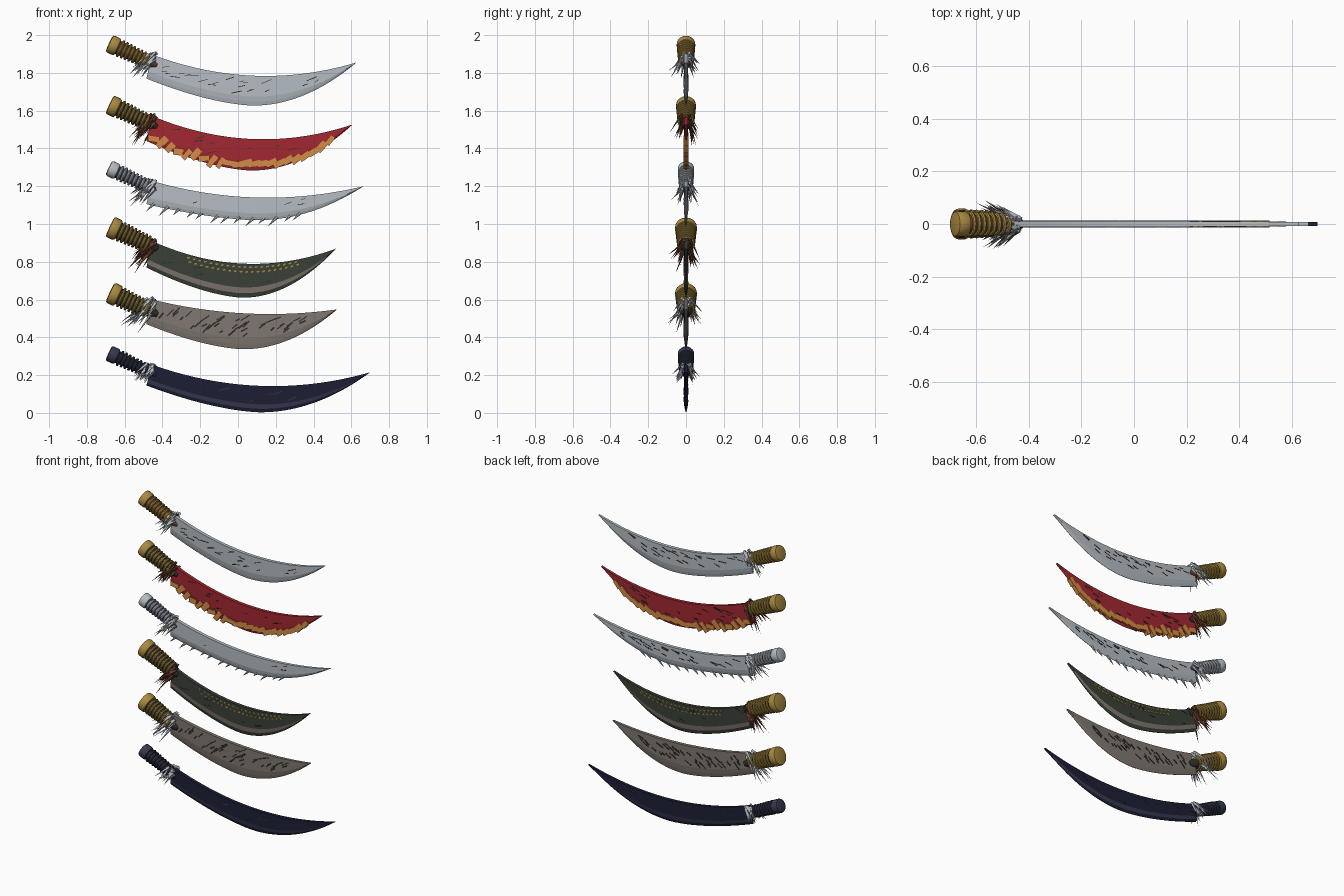
import bpy, bmesh, math, random
from mathutils import Vector, Matrix

if "Cube" in bpy.data.objects:
    bpy.data.objects.remove(bpy.data.objects["Cube"])

random.seed(7)


def material(name, r, g, b):
    m = bpy.data.materials.new(name)
    m.diffuse_color = (*[(c / 255) ** 2.2 for c in (r, g, b)], 1)
    m.use_nodes = True
    m.node_tree.nodes["Principled BSDF"].inputs["Base Color"].default_value = m.diffuse_color
    return m


STEEL = material("pale steel", 180, 188, 194)
RED = material("crimson", 160, 44, 52)
ORANGE = material("amber", 210, 138, 70)
GOLD = material("old gold", 168, 137, 66)
GREEN = material("dark green", 60, 67, 57)
TAUPE = material("taupe", 128, 119, 111)
NAVY = material("dark navy", 34, 36, 56)
SLATE = material("slate", 56, 61, 80)
BROWN = material("brown", 104, 62, 48)
DARK = material("charcoal", 50, 50, 46)


def finish(bm, name, mats, smooth=False):
    bmesh.ops.recalc_face_normals(bm, faces=bm.faces[:])
    me = bpy.data.meshes.new(name)
    bm.to_mesh(me)
    bm.free()
    for m in mats:
        me.materials.append(m)
    ob = bpy.data.objects.new(name, me)
    bpy.context.collection.objects.link(ob)
    if smooth:
        bpy.context.view_layer.objects.active = ob
        ob.select_set(True)
        bpy.ops.object.shade_smooth_by_angle(angle=math.radians(40))
        ob.select_set(False)
    return ob


def add_box(bm, center, size, angle):
    # box turned in the plane of the blade
    mat = (Matrix.Translation(center) @ Matrix.Rotation(-angle, 4, 'Y')
           @ Matrix.Diagonal((*size, 1)))
    bmesh.ops.create_cube(bm, size=1, matrix=mat)


def add_spike(bm, start, direction, length, radius, sides=4):
    d = Vector(direction).normalized()
    mat = (Matrix.Translation(Vector(start) + d * length / 2)
           @ d.to_track_quat('Z', 'Y').to_matrix().to_4x4())
    bmesh.ops.create_cone(bm, cap_ends=True, segments=sides, radius1=radius,
                          radius2=0, depth=length, matrix=mat)


def outline(s, t):
    # spine point and cutting edge point at fraction t along the blade
    tx, tz = s["tip"]
    a, m = s["spine"]
    b, low = s["edge"]
    c = 2 * (a + tz - 2 * m)
    spine = Vector((-0.455 + (tx + 0.455) * t, 0, a + (tz - a - c) * t + c * t * t))
    if t < 0.51:
        z = low + (b - low) * (1 - t / 0.51) ** 1.6
    else:
        z = low + (tz - low) * ((t - 0.51) / 0.49) ** 2
    return spine, Vector((-0.485 + (tx + 0.485) * t, 0, z))


def half(t):
    return 0.011 * (1 - 0.35 * t ** 4)


def on_blade(s, t, f):
    p, q = outline(s, t)
    return p.lerp(q, f)


def slope(s, t, f=1.0):
    d = on_blade(s, min(t + 0.02, 1), f) - on_blade(s, t - 0.02, f)
    return math.atan2(d.z, d.x)


def blade(s):
    bm = bmesh.new()
    # front rows, sharp edge, then back rows up to the spine
    rows = [(0, -1), (0.70, -1), (0.87, -0.6), (1, -0.1),
            (1, 0.1), (0.87, 0.6), (0.70, 1), (0, 1)]
    n, rings = 40, []
    for i in range(n + 1):
        t = i / n * 0.998
        rings.append([bm.verts.new(on_blade(s, t, f) + Vector((0, k * half(t), 0)))
                      for f, k in rows])
    for i in range(n):
        for j in range(8):
            k = (j + 1) % 8
            f = bm.faces.new((rings[i][j], rings[i + 1][j], rings[i + 1][k], rings[i][k]))
            # bevel stripe
            f.material_index = 1 if j in (1, 5) and i < n * 0.93 else 0
    bm.faces.new(rings[0])
    bm.faces.new(rings[-1])
    finish(bm, s["name"] + "_blade", [s["blade"], s.get("stripe", s["blade"])])


def handle(s):
    R, top = s["R"], s["top"]
    origin = Vector((-0.70 + 0.42 * R, 0, top - 0.91 * R))
    axis = Vector((math.cos(math.radians(25)), 0, -math.sin(math.radians(25))))
    place = Matrix.Translation(origin) @ axis.to_track_quat('Z', 'Y').to_matrix().to_4x4()
    ring_r, count = 0.0105, 8
    # each turned profile is (radius, distance along the handle)
    cap = [(0, -0.004), (R * 0.7, -0.003), (R * 0.93, 0), (R, 0.008), (R, 0.038),
           (R * 0.93, 0.046), (R * 0.7, 0.05)]
    core = [(R * 0.78, 0.045), (R * 0.62, 0.225), (R * 0.3, 0.275), (0, 0.28)]
    wraps = []
    for i in range(count):
        c = 0.064 + i * 0.0215
        r = R * (0.83 - 0.15 * i / count)
        wraps.append([(r + math.sin(a) * ring_r * 0.75, c - math.cos(a) * ring_r * 0.72)
                      for a in [math.pi * (k / 6 * 1.6 - 0.3) for k in range(7)]])

    def turned(name, profiles, mat):
        bm = bmesh.new()
        n = 20
        for prof in profiles:
            loops = [[bm.verts.new(place @ Vector((r * math.cos(2 * math.pi * k / n),
                                                   r * math.sin(2 * math.pi * k / n), h)))
                      for k in range(n)] for r, h in prof]
            for a, b in zip(loops, loops[1:]):
                for k in range(n):
                    bm.faces.new((a[k], a[(k + 1) % n], b[(k + 1) % n], b[k]))
        bmesh.ops.remove_doubles(bm, verts=bm.verts[:], dist=1e-5)
        finish(bm, s["name"] + name, [mat], True)

    turned("_pommel", [cap], s["grip"])
    turned("_grip_core", [core], s["core"])
    turned("_grip_wraps", wraps, s["grip"])


def tuft(s):
    # ragged tuft hanging back from the guard
    bm = bmesh.new()
    k = s["fur_size"]
    p, q = outline(s, 0)
    for i in range(34):
        side = 1 if i % 2 else -1
        start = p.lerp(q, random.uniform(-0.08, 0.4)) + Vector(
            (random.uniform(-0.03, 0.025), side * random.uniform(0.008, 0.024), 0))
        d = (-random.uniform(0.35, 0.8), side * random.uniform(0.05, 0.5),
             -random.uniform(0.35, 0.85))
        add_spike(bm, start, d, k * random.uniform(0.07, 0.145), random.uniform(0.007, 0.011))
    finish(bm, s["name"] + "_guard_tuft", [s["fur"]])


def scratches(s):
    front, back, width, tilt, mat = s["marks"]
    bm = bmesh.new()
    for side, count in ((-1, front), (1, back)):
        for i in range(count):
            t, f = random.uniform(0.06, 0.82), random.uniform(0.12, 0.62)
            c = on_blade(s, t, f)
            c.y = side * half(t)
            ang = slope(s, t, f) + tilt * (1.1 - t) + random.uniform(-0.15, 0.25)
            add_box(bm, c, (random.uniform(0.02, 0.06), 0.004,
                            width * random.uniform(0.6, 1.2)), ang)
    finish(bm, s["name"] + "_scratches", [mat])


swords = [
    dict(name="plain_sword", top=2.0, R=0.049, tip=(0.627, 1.855), spine=(1.897, 1.785),
         edge=(1.77, 1.627), blade=STEEL, grip=GOLD, core=BROWN, fur=STEEL, fur_size=0.95,
         marks=(22, 30, 0.004, 0.3, DARK)),
    dict(name="flame_sword", top=1.68, R=0.053, tip=(0.607, 1.527), spine=(1.572, 1.45),
         edge=(1.44, 1.283), blade=RED, grip=GOLD, core=DARK, fur=BROWN, fur_size=0.95,
         marks=(8, 22, 0.004, 0.3, DARK)),
    dict(name="thorn_sword", top=1.335, R=0.043, tip=(0.665, 1.2), spine=(1.228, 1.14),
         edge=(1.105, 1.02), blade=STEEL, grip=STEEL, core=SLATE, fur=STEEL, fur_size=0.95,
         marks=(4, 30, 0.004, 0.3, DARK)),
    dict(name="studded_sword", top=1.038, R=0.058, tip=(0.52, 0.87), spine=(0.91, 0.79),
         edge=(0.77, 0.61), blade=GREEN, stripe=TAUPE, grip=GOLD, core=DARK, fur=BROWN,
         fur_size=1.1, marks=(6, 8, 0.004, 0.3, DARK)),
    dict(name="scarred_sword", top=0.69, R=0.058, tip=(0.525, 0.548), spine=(0.6, 0.527),
         edge=(0.47, 0.337), blade=TAUPE, grip=GOLD, core=DARK, fur=STEEL, fur_size=1.2,
         marks=(42, 42, 0.008, 1.0, DARK)),
    dict(name="dark_sword", top=0.355, R=0.043, tip=(0.70, 0.215), spine=(0.255, 0.143),
         edge=(0.145, 0.003), blade=NAVY, stripe=SLATE, grip=SLATE, core=NAVY, fur=STEEL,
         fur_size=0.8, marks=(5, 8, 0.004, 0.3, SLATE)),
]

for s in swords:
    blade(s)
    handle(s)
    tuft(s)
    scratches(s)

# ragged patches along the edge of the red blade, upright near the handle
s = swords[1]
bm = bmesh.new()
for i in range(22):
    t = 0.03 + 0.86 * i / 21
    c = on_blade(s, t, 0.86 + 0.08 * random.uniform(-1, 1))
    turn = 1.15 if t < 0.4 and i % 3 else random.uniform(0.0, 0.35)
    add_box(bm, c, (random.uniform(0.05, 0.08), 0.027, random.uniform(0.025, 0.036)),
            slope(s, t) + turn)
finish(bm, "edge_patches", [ORANGE])

# thorns raked back along the cutting edge
s = swords[2]
bm = bmesh.new()
for i in range(13):
    t = 0.04 + 0.056 * i + random.uniform(-0.01, 0.01)
    start = on_blade(s, t, 0.9)
    add_spike(bm, start, (-0.75, random.uniform(-0.1, 0.1), -0.75),
              random.uniform(0.045, 0.075), 0.010, 6)
finish(bm, "edge_thorns", [STEEL])

# two rows of gold studs below the spine of the green blade
s = swords[3]
bm = bmesh.new()
for row, f in enumerate((0.1, 0.24)):
    for i in range(20):
        t = 0.2 + 0.58 * (i + row * 0.4) / 19
        for side in (-1, 1):
            c = on_blade(s, t, f)
            c.y = side * half(t)
            add_box(bm, c, (0.014, 0.005, 0.008), slope(s, t, f) + 0.3)
finish(bm, "blade_studs", [GOLD])
